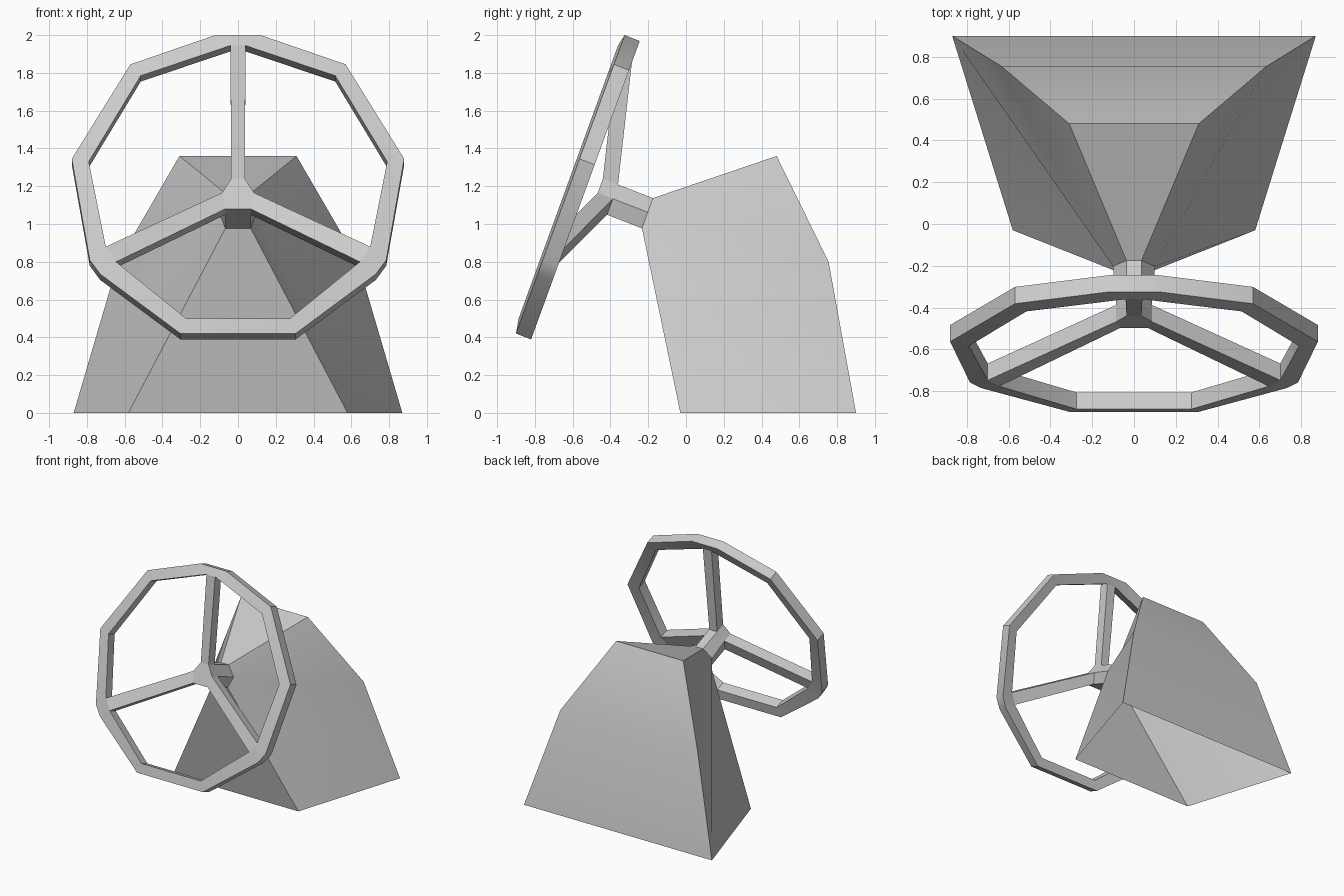
import bpy
import bmesh
import math
from mathutils import Vector

cube = bpy.data.objects.get("Cube")
if cube:
    bpy.data.objects.remove(cube, do_unlink=True)

grey = bpy.data.materials.new("light_grey")
grey.use_nodes = True
colour = (0.6, 0.6, 0.6, 1)
grey.diffuse_color = colour
grey.node_tree.nodes["Principled BSDF"].inputs["Base Color"].default_value = colour

BACK = Vector((0, 0.08, -0.031))   # rim thickness, square to the wheel plane


def mirrored(half):
    """Close a right-hand half outline into a full ring."""
    return half + [Vector((-p.x, p.y, p.z)) for p in reversed(half)]


def moved(ring, offset):
    return [p + offset for p in ring]


def tilted(points, top, top_z, slope=0.364):
    """Place front outline points (x, z) on the leaning wheel plane."""
    return mirrored([Vector((x, top + (z - top_z) * slope, z)) for x, z in points])


def loft(name, rings, closed=False, caps=(), extra=()):
    """Skin matching rings; caps lists rings to fill, extra adds loose faces."""
    bm = bmesh.new()
    loops = [[bm.verts.new(p) for p in ring] for ring in rings]
    pairs = list(zip(loops, loops[1:]))
    if closed:
        pairs.append((loops[-1], loops[0]))
    for a, b in pairs:
        for i in range(len(a)):
            j = (i + 1) % len(a)
            bm.faces.new((a[i], a[j], b[j], b[i]))
    for c in caps:
        bm.faces.new(loops[c])
    for face in extra:
        bm.faces.new([loops[-1][i] for i in face])
    bmesh.ops.remove_doubles(bm, verts=bm.verts, dist=0.0001)
    bmesh.ops.recalc_face_normals(bm, faces=bm.faces)
    mesh = bpy.data.meshes.new(name)
    bm.to_mesh(mesh)
    bm.free()
    obj = bpy.data.objects.new(name, mesh)
    bpy.context.collection.objects.link(obj)
    mesh.materials.append(grey)
    bpy.ops.object.select_all(action="DESELECT")
    obj.select_set(True)
    bpy.context.view_layer.objects.active = obj
    bpy.ops.object.shade_smooth_by_angle(angle=math.radians(30))
    return obj


# Wheel rim: outer and inner outlines with a small forward lip inside
outer = tilted([(0.12, 2), (0.57, 1.845), (0.88, 1.345),
                (0.785, 0.81), (0.73, 0.735), (0.305, 0.42)], -0.325, 2)
inner = tilted([(0.04, 1.945), (0.515, 1.785), (0.79, 1.33),
                (0.7, 0.88), (0.645, 0.8), (0.275, 0.5)], -0.36, 1.945)
loft("wheel_rim", [outer, inner, moved(inner, BACK), moved(outer, BACK)], closed=True)

# Hub and steering column: one six-sided prism running back into the housing
hub = tilted([(0.036, 1.24), (0.085, 1.165), (0.067, 1.08)], -0.44, 1.24)
column_end = moved(hub, Vector((0, 0.265, -0.103)))
for i in (1, -2):
    column_end[i].x *= 1.18
loft("hub_and_column", [hub, moved(hub, BACK), column_end], caps=(0,))

# Three spokes, each joining one hub edge to one inner rim edge
for name, h, r in (("top_spoke", (-1, 0), (-1, 0)),
                   ("left_spoke", (1, 2), (3, 4)),
                   ("right_spoke", (-3, -2), (-5, -4))):
    ends = []
    for ring, picks in ((hub, h), (inner, r)):
        a, b = ring[picks[0]], ring[picks[1]]
        ends.append([a, b, b + BACK, a + BACK])
    loft(name, ends)

# Housing: flares from the column end, open underneath
top, side, low = column_end[:3]
neck = mirrored([top, side, side, low])
flare = mirrored([Vector(p) for p in ((0.31, 0.48, 1.36), (0.635, 0.755, 0.8),
                                      (0.87, 0.9, 0), (0.58, -0.03, 0))])
loft("housing", [neck, flare], extra=((0, 1, 6, 7), (1, 2, 5, 6)))
